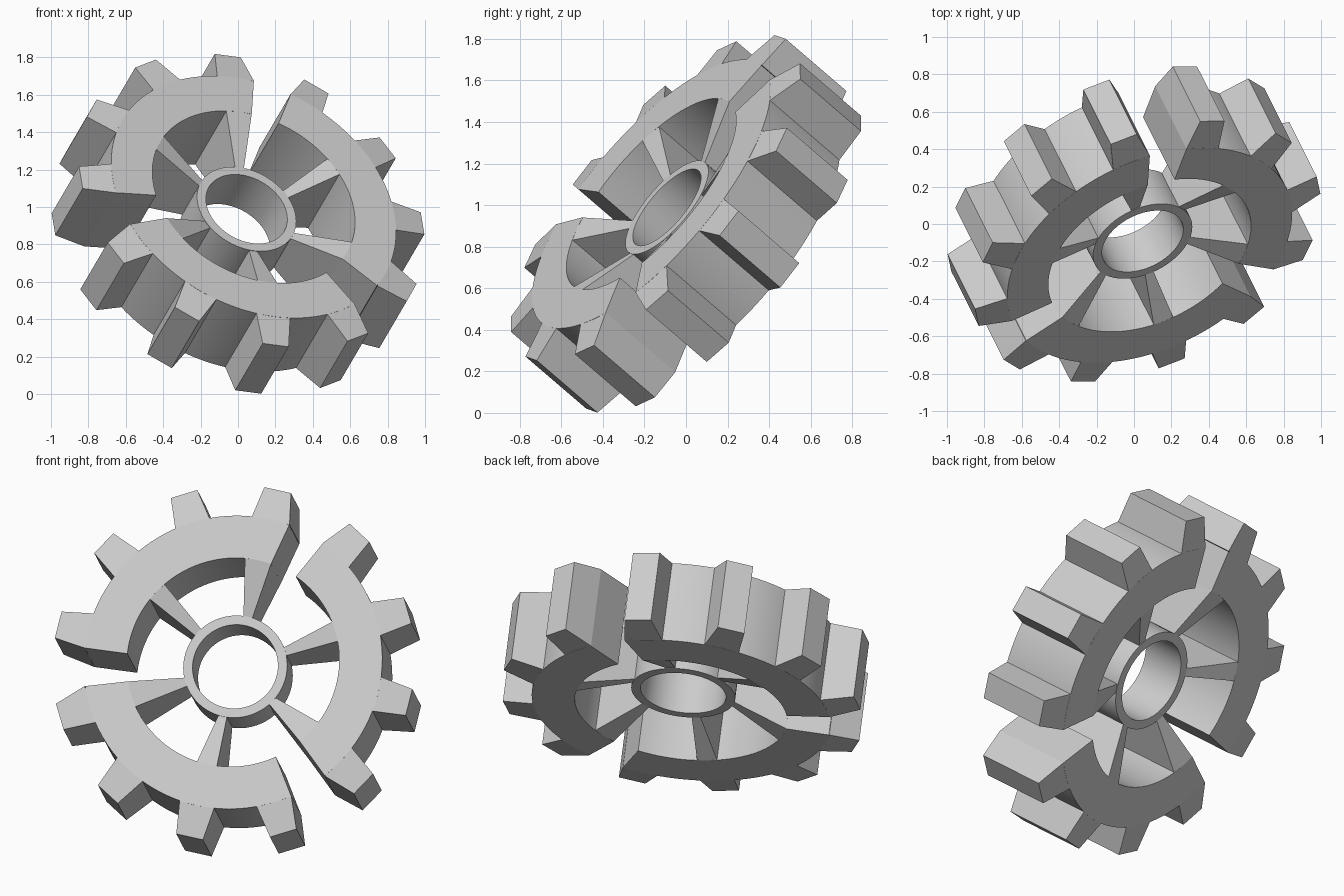
import bpy, bmesh
from math import radians, degrees, atan2, sin, cos, pi
from mathutils import Matrix, Vector

cube = bpy.data.objects.get("Cube")
if cube:
    bpy.data.objects.remove(cube, do_unlink=True)

# Single grey material
grey = bpy.data.materials.new("plain grey")
grey.use_nodes = True
colour = (0.6, 0.6, 0.6, 1)
grey.diffuse_color = colour
grey.node_tree.nodes["Principled BSDF"].inputs["Base Color"].default_value = colour

# Tilted frame of the wheel: u and v lie in its plane, n is its axis
n = Vector((0.356, -0.709, 0.608)).normalized()
u = Vector((-n.y, n.x, 0)).normalized()
v = n.cross(u)
tilt = Matrix.Translation((0, 0, 0.91)) @ Matrix((u, v, n)).transposed().to_4x4()

# Main sizes
R_IN, R_ROOT, R_TIP = 0.58, 0.815, 0.987
H_RING, H_TIP, H_SPOKE = 0.236, 0.206, 0.12
HUB_OUT, HUB_IN, H_HUB = 0.284, 0.233, 0.13


def point(angle, r, t, h):
    """Point at distance r along a spoke direction, t sideways, half depth h."""
    a = radians(angle)
    return (r * cos(a) - t * sin(a), r * sin(a) + t * cos(a), h)


def prism(bm, outline):
    """Solid that is symmetric about the wheel's middle plane."""
    top = [bm.verts.new(p) for p in outline]
    low = [bm.verts.new((x, y, -h)) for x, y, h in outline]
    bm.faces.new(top)
    bm.faces.new(low[::-1])
    for i in range(len(top)):
        j = (i + 1) % len(top)
        bm.faces.new((top[i], low[i], low[j], top[j]))


def finish(bm, name):
    bmesh.ops.recalc_face_normals(bm, faces=bm.faces)
    mesh = bpy.data.meshes.new(name)
    bm.to_mesh(mesh)
    bm.free()
    mesh.materials.append(grey)
    obj = bpy.data.objects.new(name, mesh)
    bpy.context.collection.objects.link(obj)
    obj.matrix_world = tilt
    bpy.ops.object.select_all(action='DESELECT')
    obj.select_set(True)
    bpy.context.view_layer.objects.active = obj
    bpy.ops.object.shade_smooth_by_angle(angle=radians(25))


def arc(start, end, r, h, steps=30):
    return [point(start + (end - start) * i / steps, r, 0, h) for i in range(steps + 1)]


def swing(r, t):
    return degrees(atan2(t, r))


for k, side in enumerate(("upper_left", "right", "lower")):
    first = 81 - 120 * k
    last = first + 90

    # Broken ring arc
    bm = bmesh.new()
    outer = arc(first + swing(R_ROOT, -0.115), last + swing(R_ROOT, 0.1), R_ROOT, H_RING)
    inner = arc(last + swing(R_IN, 0.08), first + swing(R_IN, -0.07), R_IN, H_RING)
    prism(bm, outer + inner)
    finish(bm, side + "_ring_arc")

    # Four tapered teeth, with wider outer flanks at the two ends
    bm = bmesh.new()
    for i in range(4):
        a = first + 30 * i
        right = 0.115 if i == 0 else 0.097
        left = 0.1 if i == 3 else 0.097
        base = R_ROOT - 0.006
        prism(bm, [point(a, base, -right, H_RING), point(a, R_TIP, -0.075, H_TIP),
                   point(a, R_TIP, 0.075, H_TIP), point(a, base, left, H_RING)])
    finish(bm, side + "_teeth")

    # Spokes that narrow and thin towards the hub
    for name, a, right, left in (("end_spoke", first, 0.07, 0.078),
                                 ("middle_spoke", first + 60, 0.058, 0.055)):
        bm = bmesh.new()
        prism(bm, [point(a, 0.265, -0.022, H_SPOKE), point(a, R_IN, -right, H_RING),
                   point(a, R_IN, left, H_RING), point(a, 0.265, 0.022, H_SPOKE)])
        finish(bm, side + "_" + name)

# Hub ring
bm = bmesh.new()
profile = [(HUB_OUT, H_HUB), (HUB_OUT, -H_HUB), (HUB_IN, -H_HUB), (HUB_IN, H_HUB)]
corners = [bm.verts.new((r, 0, z)) for r, z in profile]
edges = [bm.edges.new((corners[i - 1], corners[i])) for i in range(4)]
bmesh.ops.spin(bm, geom=corners + edges, cent=(0, 0, 0), axis=(0, 0, 1),
               angle=2 * pi, steps=64)
bmesh.ops.remove_doubles(bm, verts=bm.verts, dist=0.0005)
finish(bm, "hub")
